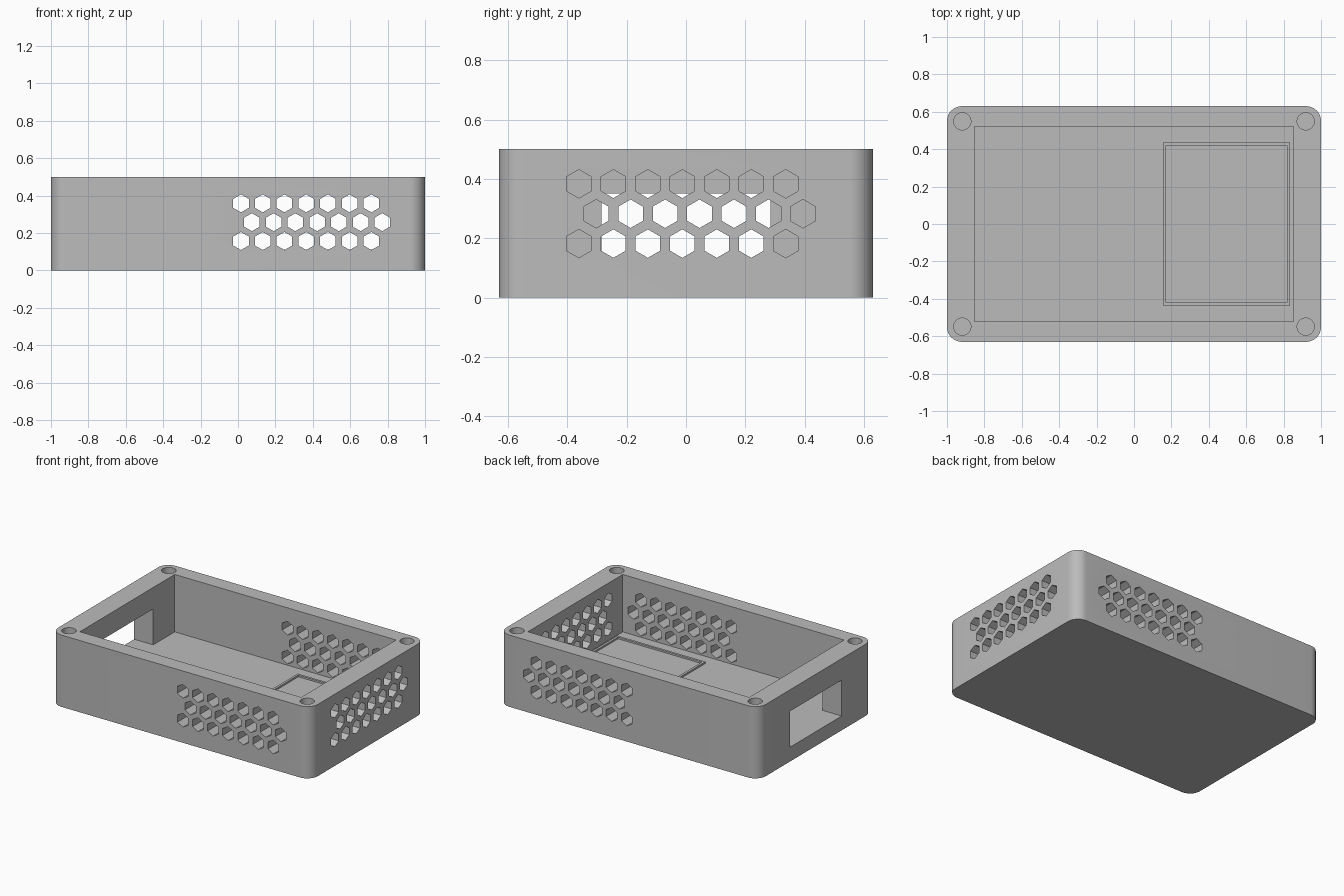
import bpy, bmesh, math
from mathutils import Vector

if "Cube" in bpy.data.objects:
    bpy.data.objects.remove(bpy.data.objects["Cube"])

grey = bpy.data.materials.new("case grey")
grey.diffuse_color = (0.5, 0.5, 0.5, 1)
grey.use_nodes = True
grey.node_tree.nodes["Principled BSDF"].inputs["Base Color"].default_value = grey.diffuse_color


def prism(bm, pts, along):
    """Closed prism from a 3D outline swept along a vector."""
    a = [bm.verts.new(p) for p in pts]
    b = [bm.verts.new(Vector(p) + Vector(along)) for p in pts]
    n = len(a)
    bm.faces.new(a)
    bm.faces.new(b)
    for i in range(n):
        j = (i + 1) % n
        bm.faces.new((a[i], a[j], b[j], b[i]))


def box(bm, x0, x1, y0, y1, z0, z1):
    prism(bm, [(x0, y0, z0), (x1, y0, z0), (x1, y1, z0), (x0, y1, z0)], (0, 0, z1 - z0))


def ring(n, r, start=0.0):
    return [(r * math.cos(start + 2 * math.pi * i / n),
             r * math.sin(start + 2 * math.pi * i / n)) for i in range(n)]


def make(name, bm):
    bmesh.ops.recalc_face_normals(bm, faces=bm.faces)
    me = bpy.data.meshes.new(name)
    bm.to_mesh(me)
    bm.free()
    me.materials.append(grey)
    ob = bpy.data.objects.new(name, me)
    bpy.context.collection.objects.link(ob)
    return ob


def cut(target, bm):
    """Subtract the cutter mesh from the target, then discard it."""
    cutter = make("cutter", bm)
    mod = target.modifiers.new("cut", 'BOOLEAN')
    mod.operation = 'DIFFERENCE'
    mod.solver = 'EXACT'
    mod.object = cutter
    bpy.context.view_layer.objects.active = target
    bpy.ops.object.modifier_apply(modifier=mod.name)
    bpy.data.objects.remove(cutter)


# outer block with rounded vertical corners
W, D, H, R = 1.0, 0.63, 0.5, 0.08
outline = []
for k, (sx, sy) in enumerate([(1, 1), (-1, 1), (-1, -1), (1, -1)]):
    for i in range(13):
        t = math.pi / 2 * (k + i / 12)
        outline.append((sx * (W - R) + R * math.cos(t), sy * (D - R) + R * math.sin(t), 0))
bm = bmesh.new()
prism(bm, outline, (0, 0, H))
case = make("case_body", bm)

# main cavity
bm = bmesh.new()
box(bm, -0.853, 0.853, -0.522, 0.522, 0.1, 0.6)
cut(case, bm)

# port opening in the left wall, level with the floor
bm = bmesh.new()
box(bm, -1.1, -0.8, -0.285, 0.285, 0.1, 0.35)
cut(case, bm)

# honeycomb vents (front, back, right) and corner screw holes
bm = bmesh.new()
pitch = 0.1162
hexagon = ring(6, 0.048, math.pi / 2)
for row in range(3):
    for col in range(7):
        shift = col * pitch + (row % 2) * pitch / 2
        dz = row * pitch * 0.866
        for y in (-0.7, 0.45):
            prism(bm, [(0.016 + shift + u, y, 0.157 + dz + v) for u, v in hexagon], (0, 0.25, 0))
        prism(bm, [(0.8, -0.361 + shift + u, 0.182 + dz + v) for u, v in hexagon], (0.3, 0, 0))
for sx in (-1, 1):
    for sy in (-1, 1):
        prism(bm, [(sx * 0.918 + u, sy * 0.549 + v, 0.2) for u, v in ring(32, 0.046)], (0, 0, 0.4))
cut(case, bm)

# low rectangular locating rim on the floor
bm = bmesh.new()
box(bm, 0.155, 0.834, -0.436, 0.436, 0.1, 0.112)
rim = make("floor_rim", bm)
bm = bmesh.new()
box(bm, 0.171, 0.818, -0.42, 0.42, 0.05, 0.2)
cut(rim, bm)

# smooth the rounded corners and holes, keep hard edges
bpy.ops.object.select_all(action='DESELECT')
case.select_set(True)
bpy.context.view_layer.objects.active = case
bpy.ops.object.shade_smooth_by_angle(angle=math.radians(30))
